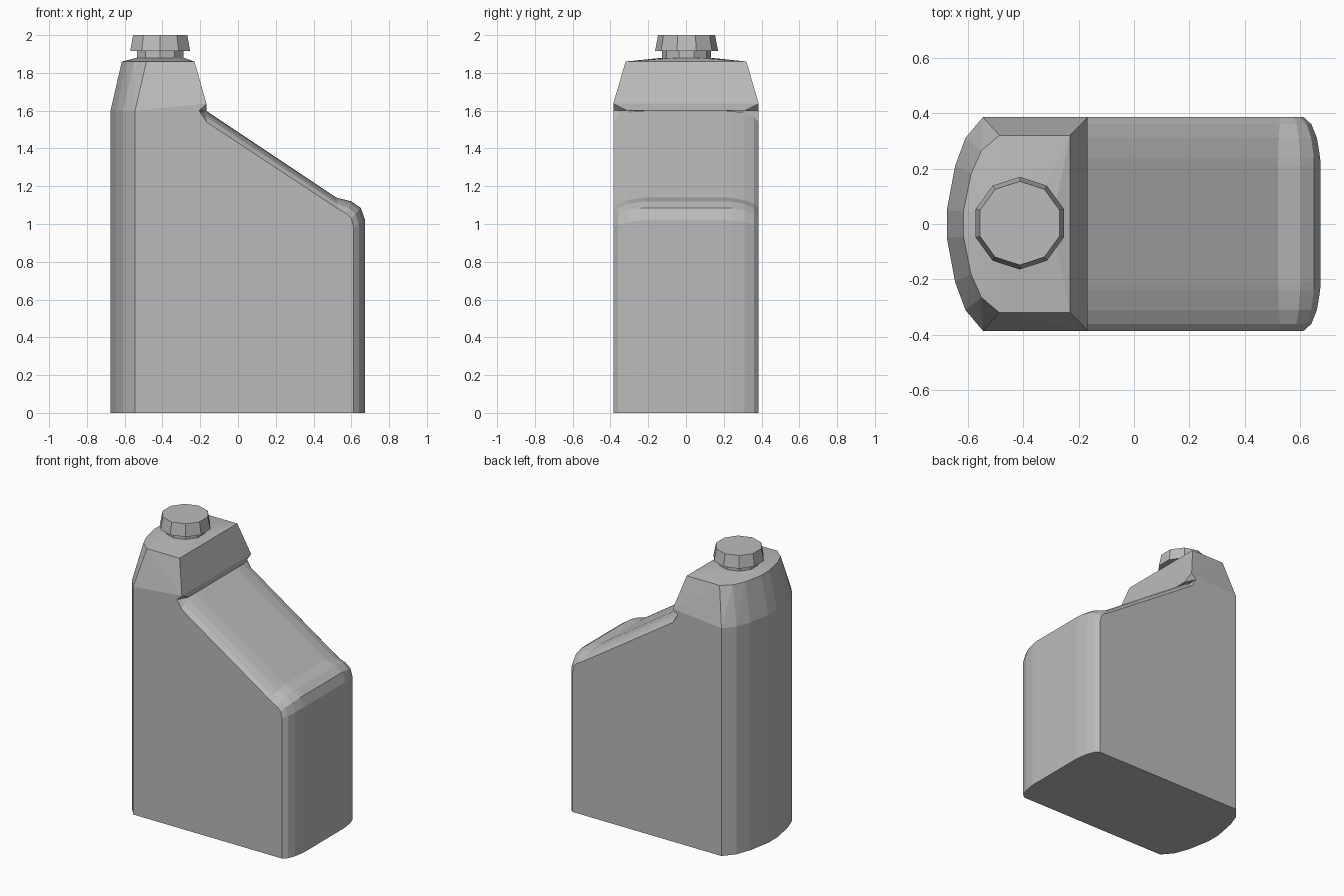
import bpy, bmesh, math
from mathutils import Vector

cube = bpy.data.objects.get("Cube")
if cube:
    bpy.data.objects.remove(cube)

grey = bpy.data.materials.new("plain_grey")
grey.use_nodes = True
GREY = (0.5, 0.5, 0.5, 1)
grey.diffuse_color = GREY
grey.node_tree.nodes["Principled BSDF"].inputs["Base Color"].default_value = GREY


def finish(bm, name):
    bmesh.ops.recalc_face_normals(bm, faces=bm.faces)
    mesh = bpy.data.meshes.new(name)
    bm.to_mesh(mesh)
    bm.free()
    mesh.materials.append(grey)
    obj = bpy.data.objects.new(name, mesh)
    bpy.context.collection.objects.link(obj)
    return obj


def loft(rings, name):
    """Skin a list of equal-length closed rings and cap both ends."""
    bm = bmesh.new()
    loops = [[bm.verts.new(p) for p in ring] for ring in rings]
    for a, b in zip(loops, loops[1:]):
        for i in range(len(a)):
            j = (i + 1) % len(a)
            bm.faces.new((a[i], a[j], b[j], b[i]))
    bm.faces.new(loops[0])
    bm.faces.new(loops[-1])
    return finish(bm, name)


# Body: side profiles lofted across the width, blending from middle to flank
back_curve = [(0.05, -0.675), (0.21, -0.645), (0.31, -0.608), (0.385, -0.545)]
middle = [(-0.20, 1.6), (-0.17, 1.6), (0.52, 1.14), (0.60, 1.12),
          (0.65, 1.085), (0.673, 1.02), (0.673, 0)]
flank = [(-0.205, 1.6), (-0.167, 1.54), (0.53, 1.08), (0.575, 1.055),
         (0.60, 1.03), (0.612, 0.98), (0.612, 0)]


def back_x(y):
    for (y0, x0), (y1, x1) in zip(back_curve, back_curve[1:]):
        if y <= y1:
            return x0 + (x1 - x0) * (y - y0) / (y1 - y0)
    return back_curve[-1][1]


def section(y, t):
    x = back_x(abs(y))
    pts = [(a + (c - a) * t, b + (d - b) * t)
           for (a, b), (c, d) in zip(middle, flank)]
    return [Vector((px, y, pz)) for px, pz in [(x, 0), (x, 1.6)] + pts]


half = [(0.05, 0), (0.21, 0), (0.24, 0.03), (0.31, 0.22), (0.36, 0.55), (0.385, 1)]
stations = [(-y, t) for y, t in reversed(half)] + half
loft([section(y, t) for y, t in stations], "body")

# Cap and neck share a ten-sided ring
CENTRE = Vector((-0.412, 0.003, 0))


def ring(radius, z):
    return [CENTRE + Vector((radius * math.sin(a), radius * math.cos(a), z))
            for a in (math.tau * i / 10 for i in range(10))]


# Shoulder: tapered hull from the body rim up to the base of the neck
upper = [(0.045, -0.615), (0.18, -0.588), (0.265, -0.55), (0.32, -0.485), (0.32, -0.23)]
points = ring(0.13, 1.88)
for s in (-1, 1):
    points += [Vector((x, s * y, 1.6)) for y, x in back_curve]
    points += [Vector((x, s * y, 1.86)) for y, x in upper]
    points += [Vector((-0.205, s * 0.385, 1.6)), Vector((-0.167, s * 0.385, 1.637)),
               Vector((-0.167, s * 0.31, 1.6))]
bm = bmesh.new()
for p in points:
    bm.verts.new(p)
bmesh.ops.convex_hull(bm, input=bm.verts)
finish(bm, "shoulder")

loft([ring(0.13, 1.87), ring(0.13, 1.92)], "neck")
loft([ring(0.167, 1.915), ring(0.151, 2.0)], "cap")
